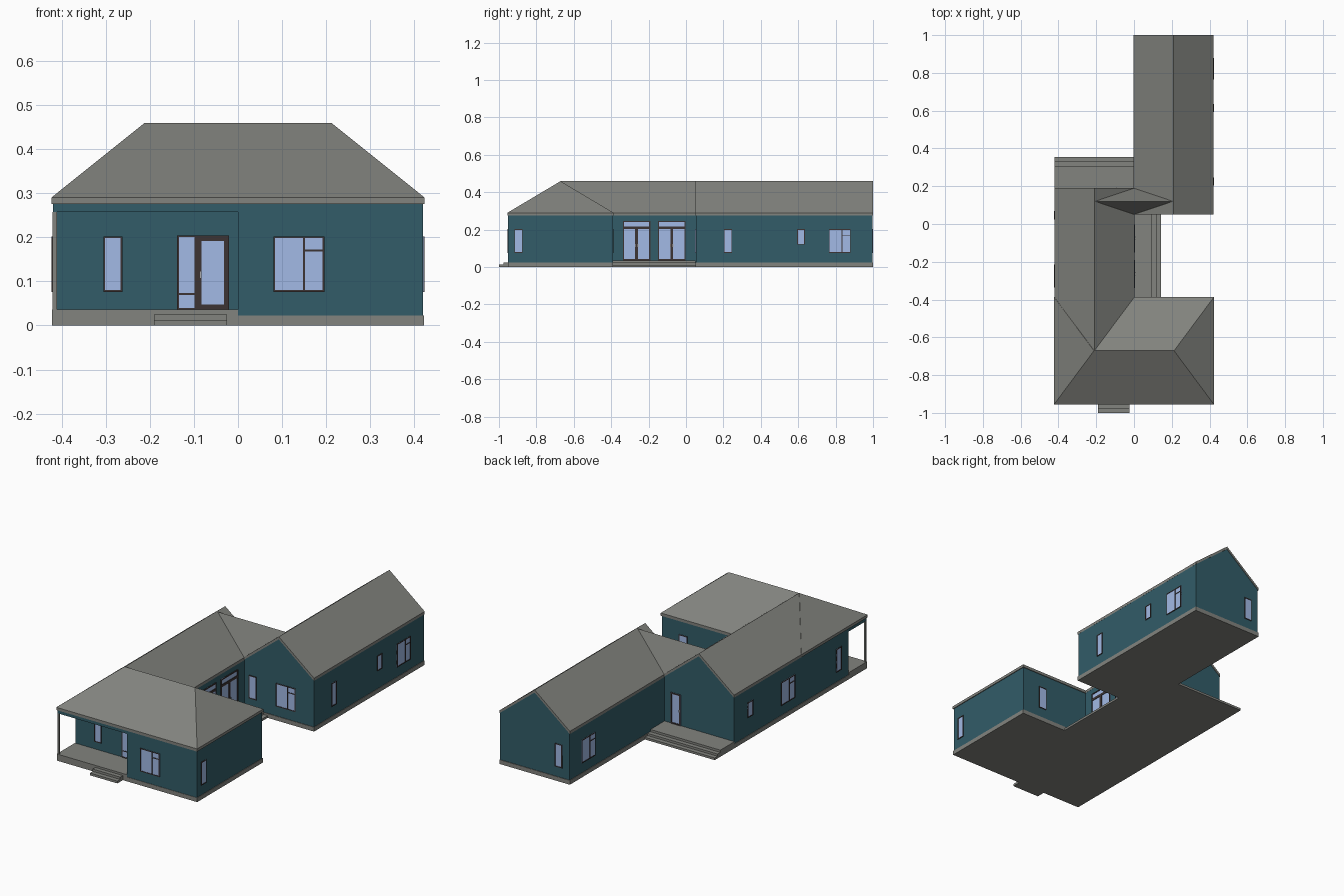
import bpy, bmesh
from mathutils import Vector

if "Cube" in bpy.data.objects:
    bpy.data.objects.remove(bpy.data.objects["Cube"])


def material(name, r, g, b):
    lin = [(c / 255 / 12.92 if c < 11 else ((c / 255 + 0.055) / 1.055) ** 2.4) for c in (r, g, b)]
    m = bpy.data.materials.new(name)
    m.diffuse_color = (*lin, 1)
    m.use_nodes = True
    m.node_tree.nodes["Principled BSDF"].inputs["Base Color"].default_value = m.diffuse_color
    return m


TEAL = material("teal_wall", 50, 92, 104)
GREY = material("grey_roof_and_stone", 130, 131, 126)
GLASS = material("pale_blue_glass", 162, 186, 230)
FRAME = material("dark_frame", 60, 52, 52)
METAL = material("handle_metal", 170, 170, 170)


def finish(name, bm, *mats):
    bmesh.ops.recalc_face_normals(bm, faces=bm.faces[:])
    me = bpy.data.meshes.new(name)
    bm.to_mesh(me)
    bm.free()
    for m in mats:
        me.materials.append(m)
    ob = bpy.data.objects.new(name, me)
    bpy.context.collection.objects.link(ob)
    return ob


def add_box(bm, lo, hi, mat=0, place=lambda p: p):
    v = [bm.verts.new(place(Vector((x, y, z))))
         for x in (lo[0], hi[0]) for y in (lo[1], hi[1]) for z in (lo[2], hi[2])]
    for f in ((0, 1, 3, 2), (4, 6, 7, 5), (0, 4, 5, 1), (2, 3, 7, 6), (0, 2, 6, 4), (1, 5, 7, 3)):
        bm.faces.new([v[i] for i in f]).material_index = mat


def box(name, x0, x1, y0, y1, z0, z1, mat):
    bm = bmesh.new()
    add_box(bm, (x0, y0, z0), (x1, y1, z1))
    return finish(name, bm, mat)


def hull(name, pts, mat):
    bm = bmesh.new()
    bmesh.ops.convex_hull(bm, input=[bm.verts.new(p) for p in pts])
    bmesh.ops.dissolve_limit(bm, angle_limit=0.01, verts=bm.verts[:], edges=bm.edges[:])
    return finish(name, bm, mat)


def extrude_y(name, profile, y0, y1, mat):
    """Extrude an x-z profile along y."""
    bm = bmesh.new()
    a = [bm.verts.new((x, y0, z)) for x, z in profile]
    b = [bm.verts.new((x, y1, z)) for x, z in profile]
    n = len(a)
    for i in range(n):
        bm.faces.new((a[i], a[(i + 1) % n], b[(i + 1) % n], b[i]))
    bm.faces.new(a)
    bm.faces.new(b[::-1])
    return finish(name, bm, mat)


EAVE, RIDGE, SOFFIT, BASE, DECK = 0.29, 0.459, 0.275, 0.023, 0.036


def gable_wing(name, cx, wall_y0, wall_y1, roof_y0, roof_y1):
    # teal body with pointed gable ends
    w = 0.209
    extrude_y(name + "_walls", [(cx - w, BASE), (cx + w, BASE), (cx + w, SOFFIT + 0.005),
                                (cx, RIDGE - 0.01), (cx - w, SOFFIT + 0.005)],
              wall_y0, wall_y1, TEAL)
    # thin pitched roof
    r = 0.212
    extrude_y(name + "_roof", [(cx - r, SOFFIT), (cx - r, EAVE), (cx, RIDGE), (cx + r, EAVE),
                               (cx + r, SOFFIT), (cx, RIDGE - 0.015)], roof_y0, roof_y1, GREY)


# wings
gable_wing("right_wing", 0.21, 0.053, 0.997, 0.05, 1.0)
WL = -0.21
extrude_y("left_wing_walls", [(-0.419, BASE), (0, BASE), (0, SOFFIT), (-0.419, SOFFIT)],
          -0.797, -0.5, TEAL)
gable_wing("left_wing", WL, -0.5, 0.187, -0.67, 0.19)

# front block with hipped roof
box("front_room_walls", 0, 0.419, -0.951, -0.391, BASE, SOFFIT, TEAL)
F0, F1, FX = -0.955, -0.387, 0.423
hull("hipped_roof", [(sx * FX, y, z) for sx in (-1, 1) for y in (F0, F1) for z in (SOFFIT, EAVE)]
     + [(sx * 0.212, -0.671, RIDGE) for sx in (-1, 1)], GREY)

# small cross roof linking the two ridges
hull("link_roof", [(-0.21, 0.12, RIDGE - 0.003), (0.21, 0.12, RIDGE - 0.003),
                   (0, 0.05, EAVE), (0, 0.19, EAVE)], GREY)

# stone base
box("front_plinth", 0, 0.422, -0.953, -0.389, 0, BASE, GREY)
box("left_plinth", -0.422, 0.002, -0.797, 0.19, 0, BASE, GREY)
box("right_plinth", -0.002, 0.422, 0.05, 1.0, 0, BASE, GREY)

# front porch: deck, post, lintels
box("porch_deck", -0.422, 0, -0.953, -0.797, 0, DECK, GREY)
box("porch_post", -0.42, -0.41, -0.951, -0.941, DECK, 0.257, GREY)
box("porch_front_lintel", -0.419, 0, -0.951, -0.941, 0.257, SOFFIT, TEAL)
box("porch_side_lintel", -0.419, -0.409, -0.941, -0.797, 0.257, SOFFIT, TEAL)

# steps: front, side terrace, back terrace
for i, (d, h) in enumerate(((-1.0, 0.0125), (-0.976, 0.025))):
    box(f"front_step_{i + 1}", -0.19, -0.025, d, -0.952, 0, h, GREY)
for i, (d, h) in enumerate(((0, DECK), (0.024, 0.024), (0.048, 0.012))):
    box(f"side_terrace_{i + 1}", 0, 0.095 + d, -0.39, 0.051, 0, h, GREY)
    box(f"back_terrace_{i + 1}", -0.422, -0.002, 0.187, 0.308 + d, 0, h, GREY)

# Windows and doors: u runs to the right as seen from outside, n points outward
SIDES = {
    "front": ((1, 0), (0, -1)),
    "back": ((-1, 0), (0, 1)),
    "right": ((0, 1), (1, 0)),
    "left": ((0, -1), (-1, 0)),
}


def opening(name, side, plane, a, b, z0, z1, bars=(), border=0.004, handles=()):
    """a, b: extent along the wall in world units; bars: (u0, u1, z0, z1) in fractions."""
    (ux, uy), (nx, ny) = SIDES[side]
    s = ux + uy
    u0, u1 = sorted((a * s, b * s))
    off = plane * (nx + ny)

    def place(p):
        n = off + p.y
        return Vector((p.x * ux + n * nx, p.x * uy + n * ny, p.z))

    bm = bmesh.new()
    add_box(bm, (u0, -0.002, z0), (u1, 0.0015, z1), 0, place)
    t = border
    for lo_u, hi_u, lo_z, hi_z in ((u0, u0 + t, z0, z1), (u1 - t, u1, z0, z1),
                                   (u0, u1, z0, z0 + t), (u0, u1, z1 - t, z1)):
        add_box(bm, (lo_u, -0.002, lo_z), (hi_u, 0.004, hi_z), 1, place)
    du, dz = u1 - u0, z1 - z0
    for p, q, r, w in bars:
        add_box(bm, (u0 + p * du, -0.002, z0 + r * dz), (u0 + q * du, 0.004, z0 + w * dz), 1, place)
    for h in handles:
        c = u0 + h * du
        add_box(bm, (c - 0.002, 0, 0.108), (c + 0.002, 0.007, 0.122), 2, place)
    finish(name, bm, GLASS, FRAME, METAL)


Z0, Z1 = 0.076, 0.202
CASEMENT = [(0.585, 0.62, 0, 1), (0.6, 1, 0.73, 0.76)]

# narrow windows
NARROW = [
    ("porch_window", "front", -0.797, -0.305, -0.262, Z0),
    ("front_room_side_window", "right", 0.419, -0.917, -0.873, Z0),
    ("front_room_back_window", "back", -0.391, 0.265, 0.315, Z0),
    ("right_wing_window_a", "right", 0.419, 0.203, 0.246, Z0),
    ("right_wing_window_b", "right", 0.419, 0.594, 0.636, 0.12),
    ("right_wing_front_window", "front", 0.053, 0.03, 0.075, Z0),
    ("right_wing_back_window", "back", 0.997, 0.045, 0.09, Z0),
    ("left_wing_small_window", "left", -0.419, 0.025, 0.07, 0.12),
    ("left_wing_window", "left", -0.419, -0.735, -0.69, Z0),
]
for name, side, plane, a, b, z0 in NARROW:
    opening(name, side, plane, a, b, z0, Z1)

# wide windows with a small upper casement
WIDE = [
    ("front_room_wide_window", "front", -0.951, 0.08, 0.196),
    ("right_wing_wide_window", "right", 0.419, 0.764, 0.88),
    ("right_wing_front_wide_window", "front", 0.053, 0.19, 0.31),
    ("right_wing_inner_wide_window", "left", 0.001, 0.78, 0.895),
    ("left_wing_wide_window", "left", -0.419, -0.335, -0.215),
]
for name, side, plane, a, b in WIDE:
    opening(name, side, plane, a, b, Z0, Z1, CASEMENT)

# front door with sidelight, back door
opening("front_door_sidelight", "front", -0.797, -0.138, -0.095, DECK, 0.204, [(0, 1, 0.2, 0.225)])
opening("front_door", "front", -0.797, -0.095, -0.02, DECK, 0.204, border=0.012, handles=[0.14])
opening("back_door", "back", 0.187, -0.1, -0.04, DECK, 0.204, border=0.007, handles=[0.9])

# twin glazed double doors with transoms on the terrace
for i, y in enumerate((-0.338, -0.15)):
    opening(f"terrace_door_{i + 1}", "right", 0, y, y + 0.147, DECK, 0.246,
            [(0.45, 0.55, 0, 0.8), (0, 1, 0.795, 0.86)], border=0.006, handles=[0.45, 0.55])
